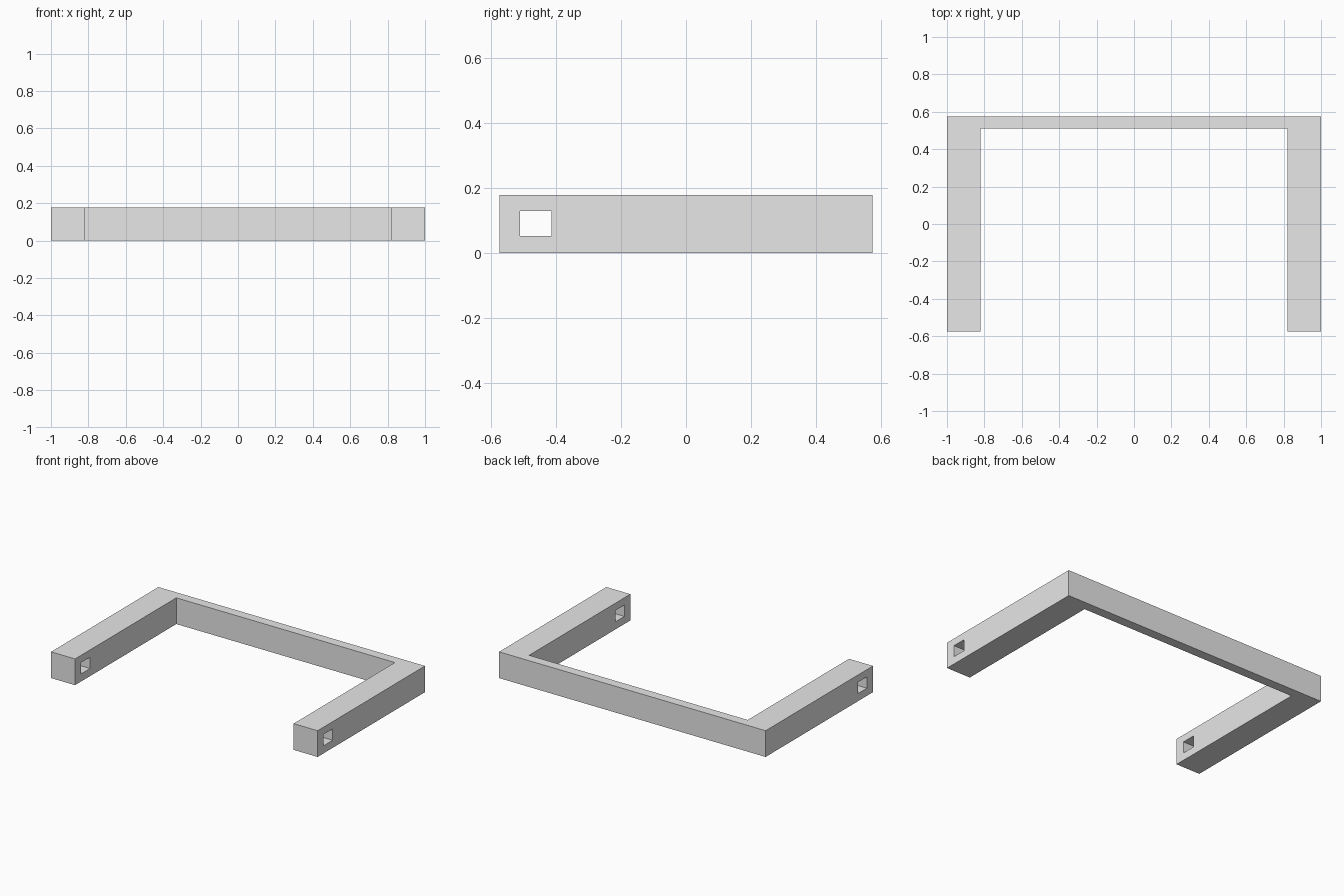
import bpy
import bmesh
from mathutils import Matrix, Vector

default = bpy.data.objects.get("Cube")
if default:
    bpy.data.objects.remove(default, do_unlink=True)

HEIGHT = 0.178
BACK, FRONT = 0.575, -0.575
OUTER, INNER = 1.0, 0.82     # outer and inner sides of the arms
BAR_FRONT = 0.51             # inner face of the rear bar

grey = bpy.data.materials.new("light grey")
grey.use_nodes = True
colour = (0.8, 0.8, 0.8, 1)
grey.diffuse_color = colour
grey.node_tree.nodes["Principled BSDF"].inputs["Base Color"].default_value = colour


def make_object(name, bm):
    bmesh.ops.recalc_face_normals(bm, faces=bm.faces)
    mesh = bpy.data.meshes.new(name)
    bm.to_mesh(mesh)
    bm.free()
    mesh.materials.append(grey)
    obj = bpy.data.objects.new(name, mesh)
    bpy.context.collection.objects.link(obj)
    return obj


# U-shaped frame: half outline mirrored, then extruded upwards
half = [(OUTER, BACK), (OUTER, FRONT), (INNER, FRONT), (INNER, BAR_FRONT)]
outline = half + [(-x, y) for x, y in reversed(half)]
bm = bmesh.new()
base = bm.faces.new([bm.verts.new((x, y, 0)) for x, y in outline])
top = bmesh.ops.extrude_face_region(bm, geom=[base], use_keep_orig=True)["geom"]
bmesh.ops.translate(bm, vec=(0, 0, HEIGHT),
                    verts=[v for v in top if isinstance(v, bmesh.types.BMVert)])
frame = make_object("u_frame", bm)

# Rectangular slots through both arm tips
bm = bmesh.new()
bmesh.ops.create_cube(bm, size=1, matrix=Matrix.LocRotScale(
    Vector((0, -0.462, 0.09)), None, Vector((2.4, 0.097, 0.077))))
cutter = make_object("slot_cutter", bm)
cutter.hide_render = True

cut = frame.modifiers.new("slots", 'BOOLEAN')
cut.operation = 'DIFFERENCE'
cut.solver = 'EXACT'
cut.object = cutter
bpy.context.view_layer.objects.active = frame
bpy.ops.object.modifier_apply(modifier=cut.name)
bpy.data.objects.remove(cutter, do_unlink=True)
